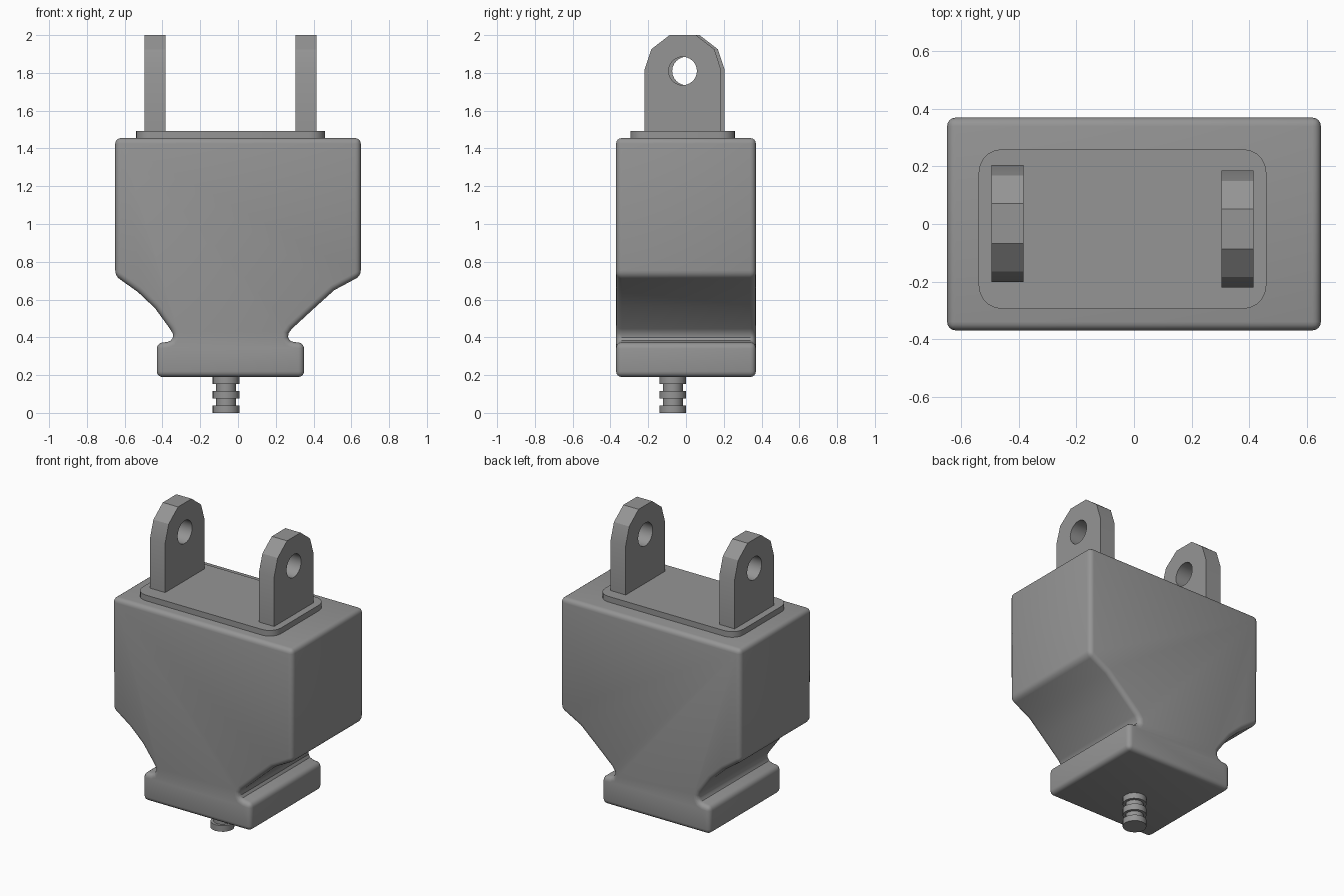
import bpy, bmesh, math

cube = bpy.data.objects.get("Cube")
if cube:
    bpy.data.objects.remove(cube, do_unlink=True)

grey = bpy.data.materials.new("mid_grey")
grey.use_nodes = True
colour = (0.3, 0.3, 0.3, 1)
grey.diffuse_color = colour
grey.node_tree.nodes["Principled BSDF"].inputs["Base Color"].default_value = colour


def prism(name, points, offset):
    """Solid from a closed 3D outline pushed along an offset."""
    bm = bmesh.new()
    face = bm.faces.new([bm.verts.new(p) for p in points])
    top = bmesh.ops.extrude_face_region(bm, geom=[face], use_keep_orig=True)
    bmesh.ops.translate(bm, vec=offset,
                        verts=[g for g in top["geom"] if isinstance(g, bmesh.types.BMVert)])
    bmesh.ops.recalc_face_normals(bm, faces=bm.faces)
    mesh = bpy.data.meshes.new(name)
    bm.to_mesh(mesh)
    bm.free()
    mesh.materials.append(grey)
    obj = bpy.data.objects.new(name, mesh)
    bpy.context.collection.objects.link(obj)
    return obj


def smooth(obj, degrees):
    bpy.ops.object.select_all(action="DESELECT")
    obj.select_set(True)
    bpy.context.view_layer.objects.active = obj
    bpy.ops.object.shade_smooth_by_angle(angle=math.radians(degrees))


def bevel(obj, width, segments):
    mod = obj.modifiers.new("rounded_edges", "BEVEL")
    mod.width = width
    mod.segments = segments
    mod.limit_method = "ANGLE"
    mod.angle_limit = math.radians(42)
    mod.use_clamp_overlap = False
    bpy.context.view_layer.objects.active = obj
    bpy.ops.object.modifier_apply(modifier=mod.name)


# Body: wide block, scooped shoulders, narrow foot
right_side = [(0.65, 1.455), (0.65, 0.725), (0.51, 0.65), (0.41, 0.56), (0.285, 0.445),
              (0.267, 0.42), (0.265, 0.40), (0.275, 0.383), (0.295, 0.375),
              (0.35, 0.37), (0.35, 0.19)]
left_side = [(-0.43, 0.19), (-0.43, 0.37), (-0.375, 0.375), (-0.355, 0.383),
             (-0.345, 0.40), (-0.345, 0.42), (-0.36, 0.445), (-0.44, 0.555),
             (-0.53, 0.64), (-0.65, 0.725), (-0.65, 1.455)]
body = prism("body", [(x, -0.37, z) for x, z in right_side + left_side], (0, 0.74, 0))
bevel(body, 0.03, 4)
smooth(body, 35)

# Top plate with rounded corners
outline = []
radius = 0.08
for i, (cx, cy) in enumerate([(0.38, 0.18), (-0.46, 0.18), (-0.46, -0.215), (0.38, -0.215)]):
    for k in range(6):
        a = math.pi / 2 * (i + k / 5)
        outline.append((cx + radius * math.cos(a), cy + radius * math.sin(a), 1.44))
plate = prism("top_plate", outline, (0, 0, 0.052))
smooth(plate, 35)

# Lugs with a round hole
half = [(0.203, 1.48), (0.203, 1.815), (0.167, 1.925), (0.07, 2.0)]
profile = half + [(-y, z) for y, z in reversed(half)]
for name, x, y in (("right_lug", -0.495, 0.002), ("left_lug", 0.305, -0.017)):
    lug = prism(name, [(x, y + py, pz) for py, pz in profile], (0.11, 0, 0))
    hole = [(x - 0.05, y + 0.075 * math.cos(math.tau * k / 24),
             1.81 + 0.075 * math.sin(math.tau * k / 24)) for k in range(24)]
    cutter = prism("hole_cutter", hole, (0.21, 0, 0))
    cut = lug.modifiers.new("hole", "BOOLEAN")
    cut.object = cutter
    cut.solver = "EXACT"
    bpy.context.view_layer.objects.active = lug
    bpy.ops.object.modifier_apply(modifier=cut.name)
    bpy.data.objects.remove(cutter, do_unlink=True)
    smooth(lug, 30)

# Ribbed pin under the foot
for i in range(5):
    r = 0.053 if i % 2 else 0.071
    ring = [(-0.063 + r * math.cos(math.tau * k / 16),
             -0.07 + r * math.sin(math.tau * k / 16), 0.038 * i) for k in range(16)]
    part = prism(("pin_groove_" if i % 2 else "pin_ring_") + str(i + 1), ring, (0, 0, 0.04))
    smooth(part, 35)
